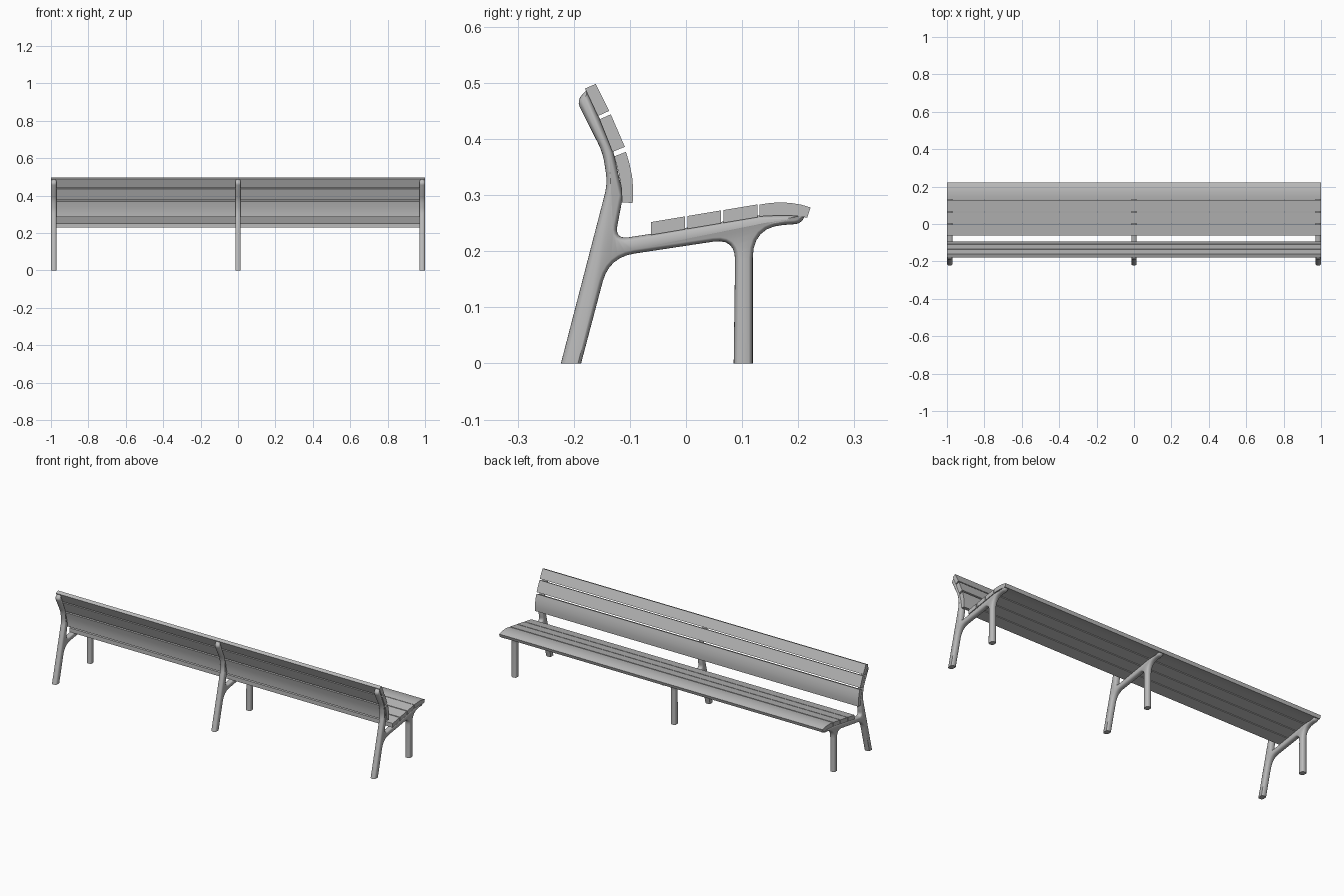
import bpy, bmesh, math
from mathutils import Vector

cube = bpy.data.objects.get("Cube")
if cube:
    bpy.data.objects.remove(cube)

grey = bpy.data.materials.new("light_grey")
grey.use_nodes = True
colour = (0.5, 0.5, 0.5, 1)
grey.diffuse_color = colour
grey.node_tree.nodes["Principled BSDF"].inputs["Base Color"].default_value = colour


def rounded(corners, steps=6):
    """Side outline from (y, z, rounding) corners."""
    out = []
    for i, (y, z, r) in enumerate(corners):
        p = Vector((y, z))
        if r == 0:
            out.append(p)
            continue
        a = Vector(corners[i - 1][:2]) - p
        b = Vector(corners[(i + 1) % len(corners)][:2]) - p
        a, b = p + a.normalized() * r, p + b.normalized() * r
        for k in range(steps + 1):
            t = k / steps
            out.append(a * (1 - t) ** 2 + p * 2 * t * (1 - t) + b * t * t)
    return out


def inset(points, d):
    """Shrink an outline, keeping the feet on the ground."""
    out = []
    for i, p in enumerate(points):
        u = (p - points[i - 1]).normalized()
        v = (points[(i + 1) % len(points)] - p).normalized()
        n = Vector((-u.y - v.y, u.x + v.x)).normalized()
        q = p + n * d / max(0.6, n.dot(Vector((-u.y, u.x))))
        if p.y == 0:
            q.y = 0
        out.append(q)
    return out


def loft(name, rings, x=0):
    """Join matching (x, outline) rings into a closed solid."""
    bm = bmesh.new()
    loops = [[bm.verts.new((rx, p.x, p.y)) for p in pts] for rx, pts in rings]
    n = len(loops[0])
    for a, b in zip(loops, loops[1:]):
        for i in range(n):
            j = (i + 1) % n
            bm.faces.new((a[i], a[j], b[j], b[i]))
    bm.faces.new(loops[0][::-1])
    bm.faces.new(loops[-1])
    bmesh.ops.recalc_face_normals(bm, faces=bm.faces)
    mesh = bpy.data.meshes.new(name)
    bm.to_mesh(mesh)
    bm.free()
    mesh.materials.append(grey)
    obj = bpy.data.objects.new(name, mesh)
    obj.location.x = x
    bpy.context.collection.objects.link(obj)
    bpy.ops.object.select_all(action="DESELECT")
    obj.select_set(True)
    bpy.context.view_layer.objects.active = obj
    bpy.ops.object.shade_smooth_by_angle(angle=math.radians(35))
    return obj


# Cast frames: back leg, seat bar, front leg and back support in one outline
frame = rounded([
    (-.223, 0, 0), (-.187, 0, 0), (-.137, .189, .045), (.088, .223, .04),
    (.085, 0, 0), (.119, 0, 0), (.119, .243, .055), (.205, .249, .012),
    (.213, .265, 0), (.131, .264, 0), (-.062, .231, 0), (-.127, .221, .025),
    (-.112, .3, 0), (-.13, .38, 0), (-.176, .489, 0), (-.195, .468, .014),
    (-.148, .375, .02), (-.14, .32, .02)])
half, depth = .0145, .009
rings = []
for k in range(-4, 5):
    # Elliptical rounding towards both sides
    t = k / 4 * math.radians(78)
    rings.append((half * math.sin(t) / math.sin(math.radians(78)),
                  inset(frame, depth * (1 - math.cos(t)))))
for label, x in (("right", -.985), ("middle", 0), ("left", .985)):
    loft(label + "_frame", rings, x)


def slat(name, points):
    pts = [Vector(p) for p in points]
    loft(name, [(-1, pts), (1, pts)])


# Flat seat slats, stepping up towards the front
for i in range(3):
    y, z = -.062 + .0645 * i, .252 + .0107 * i
    slat(f"seat_slat_{i + 1}", [(y, z - .023), (y + .06, z - .013),
                                (y + .06, z + .01), (y, z)])

# Rolled front seat slat
slat("seat_front_slat", [
    (.131, .262), (.17, .264), (.195, .263), (.216, .26), (.222, .278),
    (.205, .283), (.187, .286), (.169, .287), (.15, .286), (.131, .283)])

# Backrest slats: curved lumbar slat and two flat ones
slat("back_lower_slat", [
    (-.114, .287), (-.095, .286), (-.094, .309), (-.096, .333),
    (-.101, .357), (-.107, .377), (-.128, .369), (-.12, .34), (-.115, .312)])
slat("back_middle_slat", [(-.131, .377), (-.109, .386), (-.134, .444), (-.154, .435)])
slat("back_upper_slat", [(-.157, .441), (-.137, .45), (-.161, .498), (-.18, .49)])
